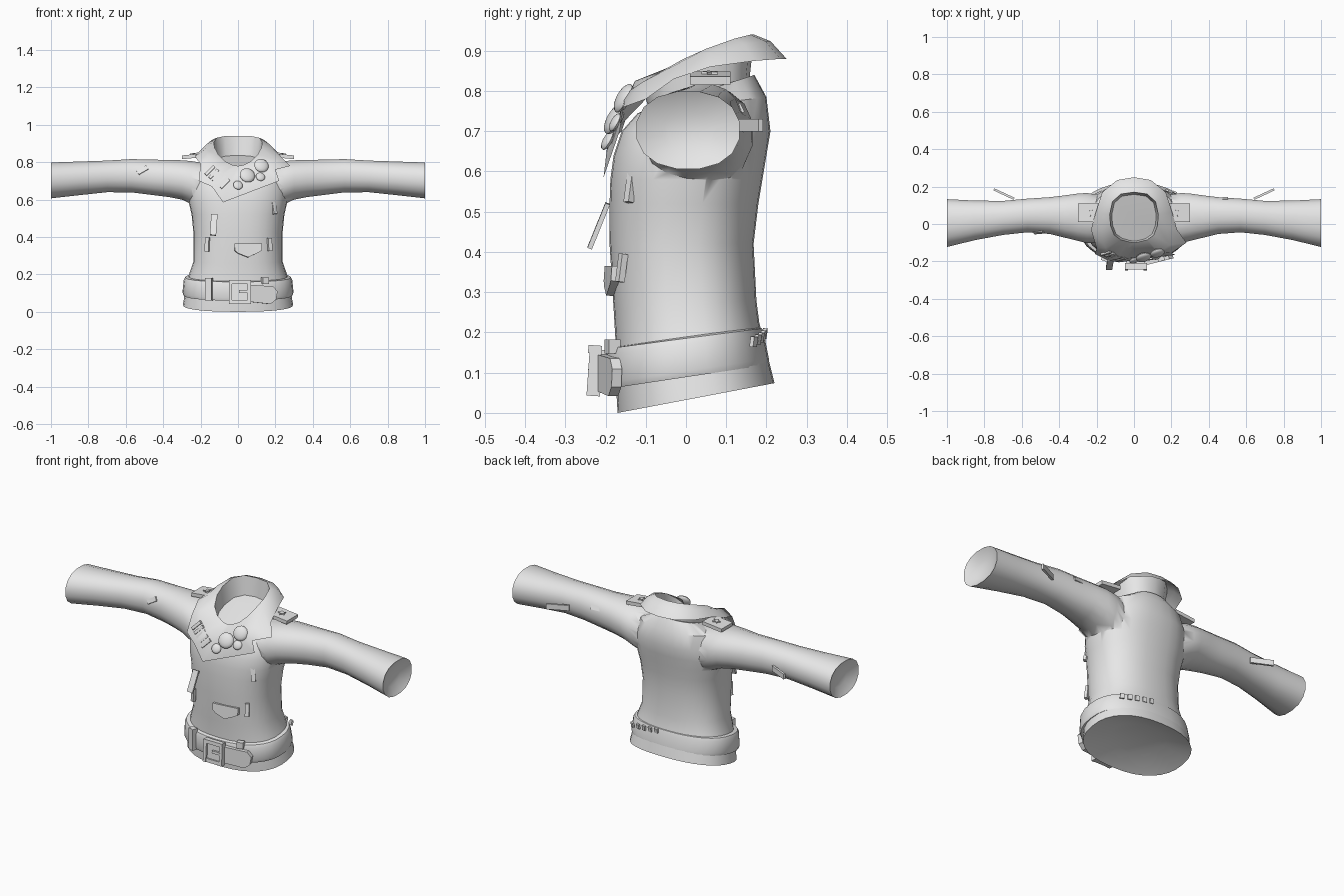
import bpy, bmesh, math
from mathutils import Vector, Euler

if "Cube" in bpy.data.objects:
    bpy.data.objects.remove(bpy.data.objects["Cube"])

grey = bpy.data.materials.new("grey_cloth")
grey.diffuse_color = (0.8, 0.8, 0.8, 1)
grey.use_nodes = True
grey.node_tree.nodes["Principled BSDF"].inputs["Base Color"].default_value = grey.diffuse_color


def finish(bm, name, angle=35):
    bmesh.ops.recalc_face_normals(bm, faces=bm.faces)
    me = bpy.data.meshes.new(name)
    bm.to_mesh(me)
    bm.free()
    ob = bpy.data.objects.new(name, me)
    bpy.context.collection.objects.link(ob)
    me.materials.append(grey)
    smooth(ob, angle)
    return ob


def smooth(ob, angle):
    bpy.ops.object.select_all(action='DESELECT')
    bpy.context.view_layer.objects.active = ob
    ob.select_set(True)
    bpy.ops.object.shade_smooth_by_angle(angle=math.radians(angle))


def loft(name, rings, caps=True, angle=35):
    """Skin a list of equal-length closed rings."""
    bm = bmesh.new()
    vs = [[bm.verts.new(p) for p in r] for r in rings]
    n = len(rings[0])
    for a, b in zip(vs, vs[1:]):
        for i in range(n):
            j = (i + 1) % n
            bm.faces.new((a[i], a[j], b[j], b[i]))
    if caps:
        bm.faces.new(vs[0])
        bm.faces.new(vs[-1])
    return finish(bm, name, angle)


def spow(v, p):
    return math.copysign(abs(v) ** p, v)


def body_ring(z, w, y0, y1, tilt, n=32, p=0.85):
    c, d = (y0 + y1) / 2, (y1 - y0) / 2
    out = []
    for i in range(n):
        a = 2 * math.pi * i / n
        s = spow(math.sin(a), p)
        out.append((w * spow(math.cos(a), p), c + d * s, z + tilt * s))
    return out


def sleeve_ring(x, y0, y1, z0, z1, n=16):
    cy, cz, dy, dz = (y0 + y1) / 2, (z0 + z1) / 2, (y1 - y0) / 2, (z1 - z0) / 2
    ang = [2 * math.pi * (i + .5) / n for i in range(n)]
    return [(x, cy + dy * spow(math.cos(a), .9), cz + dz * spow(math.sin(a), .9)) for a in ang]


def plate(name, outline, loc, rot=(0, 0, 0), thick=0.012):
    """Flat outline in local x/z, extruded along local y, then placed."""
    bm = bmesh.new()
    m = Euler([math.radians(r) for r in rot]).to_matrix()
    put = lambda x, y, z: bm.verts.new(m @ Vector((x, y, z)) + Vector(loc))
    f = [put(x, -thick / 2, z) for x, z in outline]
    b = [put(x, thick / 2, z) for x, z in outline]
    bm.faces.new(f)
    bm.faces.new(b)
    for i in range(len(f)):
        j = (i + 1) % len(f)
        bm.faces.new((f[i], f[j], b[j], b[i]))
    return finish(bm, name)


def rect(w, h):
    return [(-w / 2, -h / 2), (w / 2, -h / 2), (w / 2, h / 2), (-w / 2, h / 2)]


# Torso: z, half width, front y, back y, tilt; first rings form the hollow hem
torso = loft("jacket_body", [body_ring(*r) for r in (
    (0.075, 0.15, -0.08, 0.13, 0.02),
    (0.037, 0.295, -0.17, 0.22, 0.037),
    (0.12, 0.28, -0.175, 0.20, 0.035),
    (0.20, 0.262, -0.175, 0.182, 0.025),
    (0.27, 0.238, -0.18, 0.175, 0.01),
    (0.42, 0.238, -0.19, 0.168, 0),
    (0.52, 0.248, -0.19, 0.18, 0),
    (0.58, 0.262, -0.188, 0.19, 0),
    (0.64, 0.265, -0.18, 0.20, 0),
    (0.70, 0.255, -0.16, 0.21, 0),
    (0.765, 0.22, -0.12, 0.20, 0.02),
    (0.80, 0.13, -0.08, 0.17, 0.04))])

# Sleeves, with slightly hollow cuffs
profile = ((0.14, -0.105, 0.15, 0.53, 0.79), (0.25, -0.105, 0.168, 0.575, 0.808),
           (0.30, -0.092, 0.165, 0.598, 0.812), (0.37, -0.075, 0.155, 0.612, 0.814),
           (0.45, -0.055, 0.145, 0.622, 0.815),
           (0.57, -0.046, 0.137, 0.637, 0.818), (0.70, -0.06, 0.125, 0.638, 0.81),
           (0.85, -0.088, 0.127, 0.622, 0.805), (1.0, -0.125, 0.135, 0.605, 0.80),
           (0.97, -0.06, 0.07, 0.65, 0.75))
for s in (-1, 1):
    sl = loft("sleeve", [sleeve_ring(s * r[0], *r[1:]) for r in profile])
    mod = torso.modifiers.new("join", 'BOOLEAN')
    mod.operation, mod.solver, mod.object = 'UNION', 'EXACT', sl
    bpy.context.view_layer.objects.active = torso
    bpy.ops.object.modifier_apply(modifier=mod.name)
    bpy.data.objects.remove(sl)
smooth(torso, 62)

# Collar: neck wall, fold line, bulging middle and the outer lapel edge
half = [(0, .17, .94), (.07, .16, .94), (.115, .12, .93), (.13, .05, .905), (.125, -.01, .878),
        (.105, -.06, .84), (.07, -.085, .805), (.03, -.095, .785), (0, -.1, .78)]
fold = half + [(-x, y, z) for x, y, z in half[7:0:-1]]
side = [(.09, .235, .88), (.17, .17, .875), (.205, .06, .86), (.23, -.03, .83)]
outer = [(0, .25, .88)] + side + [
    (.28, -.10, .78), (.20, -.155, .76), (.22, -.165, .70), (-.08, -.205, .585),
    (-.14, -.195, .67), (-.21, -.16, .70), (-.20, -.13, .79)] + [(-x, y, z) for x, y, z in side[::-1]]
base = [(x * .9, .035 + (y - .035) * .9, .80 + (y - .04) * .3 - .02) for x, y, z in fold]
mid = []
for a, b in zip(fold, outer):
    m = (Vector(a) + Vector(b)) / 2
    mid.append(m + (Vector((0, -.032, .01)) if m.y < -.04 else Vector((0, 0, .014))))
loft("collar", [base, fold, mid, outer], caps=False, angle=55)

# Belt with rounded edges, flush at the back
belt = [body_ring(z, w, y0, y1, t) for z, w, y0, y1, t in (
    (0.095, 0.28, -0.17, 0.195, 0.03), (0.09, 0.292, -0.193, 0.207, 0.03),
    (0.105, 0.297, -0.198, 0.206, 0.03), (0.17, 0.290, -0.198, 0.194, 0.025),
    (0.185, 0.282, -0.193, 0.189, 0.025), (0.19, 0.262, -0.17, 0.178, 0.025))]
loft("belt", belt, caps=False)
plate("belt_tip", [(-.09, -.045), (.05, -.05), (.08, -.025), (.085, .02), (.06, .045), (-.09, .045)],
      (.125, -.192, .095), (0, 4, 14), .025)

# Buckle: four bars, a prong and a backing
for n, w, h, x, z in (("left", .018, .125, -.045, 0), ("right", .018, .125, .055, 0),
                      ("top", .118, .02, .005, .053), ("bottom", .118, .02, .005, -.053)):
    plate("buckle_" + n, rect(w, h), (x + .005, -.228, .105 + z), (-4, 0, 0), .03)
plate("buckle_prong", rect(.05, .014), (.03, -.232, .108), (-4, 0, 0), .022)
plate("buckle_back", rect(.10, .10), (.01, -.215, .107), (-4, 0, 0), .03)

# Belt loops
plate("belt_loop", rect(.035, .12), (-.155, -.183, .12), (0, 0, -18), .03)
plate("belt_loop", rect(.035, .035), (.145, -.183, .165), (0, 0, 18), .03)

# Breast and waist tabs, zip pull and pocket flap
plate("zip_pull", rect(.034, .12), (-.13, -.217, .465), (-22, 4, 0))
plate("waist_tab", rect(.022, .075), (-.165, -.165, .36), (0, 3, -20), .016)
plate("waist_tab", rect(.022, .07), (.17, -.16, .36), (-8, 0, 25), .016)
plate("side_tab", rect(.022, .075), (.192, -.138, .56), (-12, -4, 35), .016)
plate("pocket_flap", [(-.072, .037), (-.072, .0), (-.055, -.015), (0, -.037), (.06, -.01), (.075, .0),
                      (.075, .037)], (.053, -.186, .328), (-4, 0, 7), .02)

# Round badges on the lapel
for x, y, z, r in ((.05, -.178, .73, .042), (.125, -.155, .782, .04),
                   (.0, -.195, .677, .026), (.12, -.176, .722, .025)):
    bm = bmesh.new()
    bmesh.ops.create_uvsphere(bm, u_segments=16, v_segments=8, radius=r)
    bmesh.ops.scale(bm, vec=(1, 1, .4), verts=bm.verts)
    rot = Euler((math.radians(62), 0, math.radians(15))).to_matrix()
    bmesh.ops.rotate(bm, matrix=rot, verts=bm.verts)
    bmesh.ops.translate(bm, vec=(x, y, z), verts=bm.verts)
    finish(bm, "badge")

# Row of small ribs on the other lapel
for i in range(5):
    t = i / 4
    plate("lapel_rib", rect(.016, .065), (-.15 + .08 * t, -.157 - .03 * t, .755 - .07 * t),
          (-25, 40, -20), .012)

# Shoulder straps with stars, rear sleeve tabs
star = [((.022 if i % 2 == 0 else .01) * math.sin(i * math.pi / 5),
         (.022 if i % 2 == 0 else .01) * math.cos(i * math.pi / 5)) for i in range(10)]
for s in (-1, 1):
    plate("shoulder_strap", rect(.12, .10), (s * .24, .06, .832), (90, s * 6, 0), .02)
    plate("strap_star", star, (s * .235, .06, .845), (90, s * 6, 0), .008)
    plate("rear_tab", rect(.12, .03), (s * .695, .16, .715), (0, 0, s * 25))

# Single sleeve tabs
plate("front_sleeve_tab", rect(.06, .025), (-.51, -.043, .757), (-25, -30, 5))
plate("back_sleeve_tab", rect(.065, .025), (.47, .132, .757), (25, 0, 5))

# Row of stitches along the back of the belt
for i in range(5):
    x = .05 + .042 * i
    plate("back_stitch", rect(.022, .026), (x, .197 - .6 * x * x, .197 - .005 * i),
          (-8, 0, -24 * x / .2), .01)
